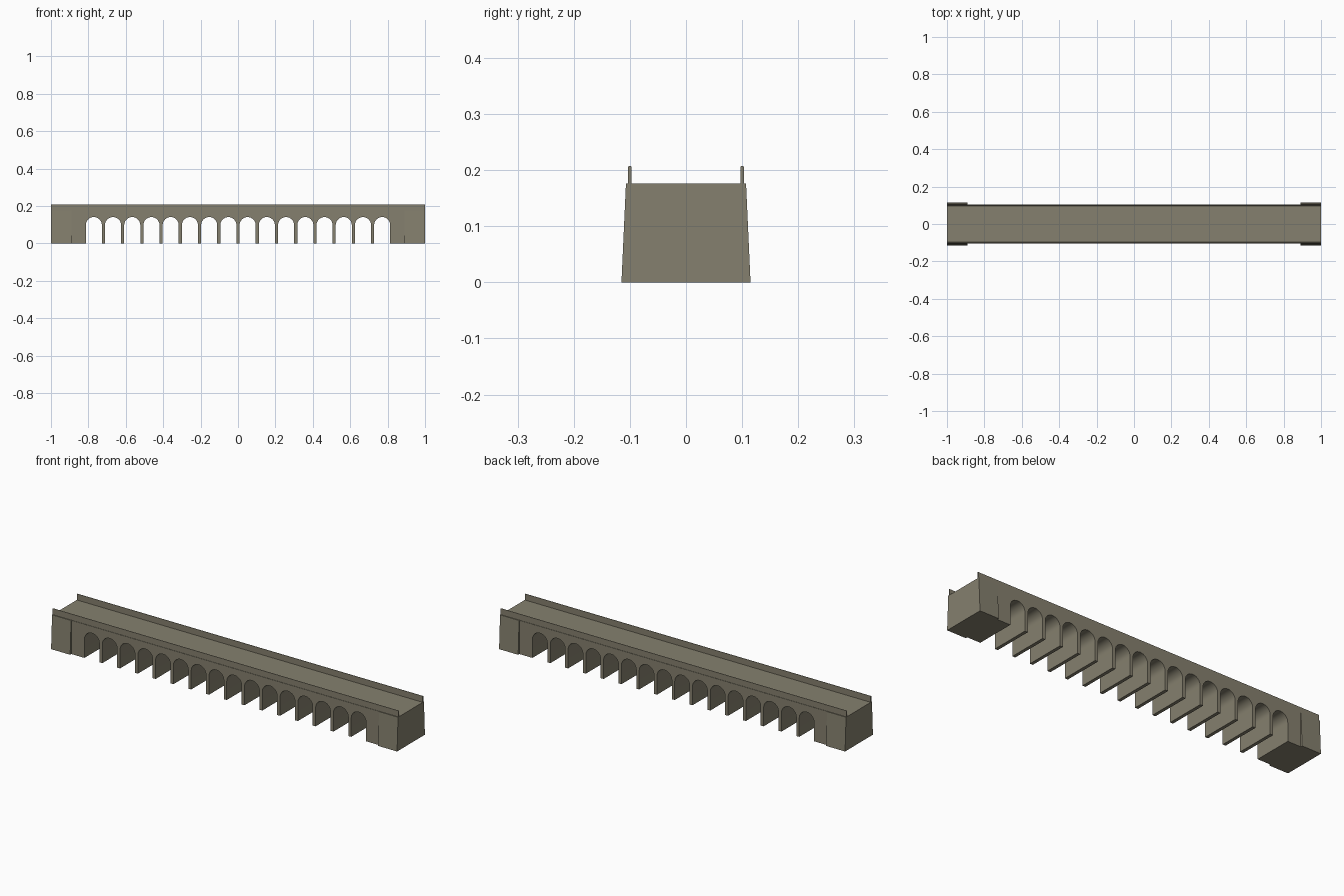
import bpy, bmesh, math

cube = bpy.data.objects.get("Cube")
if cube:
    bpy.data.objects.remove(cube, do_unlink=True)

# Weathered stone material
stone = bpy.data.materials.new("weathered_stone")
stone.use_nodes = True
COLOUR = (0.235, 0.216, 0.157, 1)
stone.diffuse_color = COLOUR
bsdf = stone.node_tree.nodes["Principled BSDF"]
bsdf.inputs["Base Color"].default_value = COLOUR
bsdf.inputs["Roughness"].default_value = 0.9

DECK_Z, WALL_Y = 0.176, 0.105
ABUT_X = 0.89
ARCHES, PITCH, RADIUS, SPRING_Z = 16, 0.1028, 0.043, 0.098


def extrude(name, profile, offset):
    """Extrude a closed loop of 3D points along an offset."""
    bm = bmesh.new()
    face = bm.faces.new([bm.verts.new(p) for p in profile])
    result = bmesh.ops.extrude_face_region(bm, geom=[face], use_keep_orig=True)
    moved = [g for g in result["geom"] if isinstance(g, bmesh.types.BMVert)]
    bmesh.ops.translate(bm, vec=offset, verts=moved)
    bmesh.ops.recalc_face_normals(bm, faces=bm.faces)
    mesh = bpy.data.meshes.new(name)
    bm.to_mesh(mesh)
    bm.free()
    mesh.materials.append(stone)
    obj = bpy.data.objects.new(name, mesh)
    bpy.context.collection.objects.link(obj)
    return obj


# Arcade: one wall outline with round-headed openings along its foot
outline = [(-ABUT_X, 0)]
for i in range(ARCHES):
    cx = (i - (ARCHES - 1) / 2) * PITCH
    outline.append((cx - RADIUS, 0))
    for k in range(17):
        a = math.pi * (1 - k / 16)
        outline.append((cx + RADIUS * math.cos(a), SPRING_Z + RADIUS * math.sin(a)))
    outline.append((cx + RADIUS, 0))
outline += [(ABUT_X, 0), (ABUT_X, DECK_Z), (-ABUT_X, DECK_Z)]
arcade = extrude("arcade", [(x, -WALL_Y, z) for x, z in outline], (0, 2 * WALL_Y, 0))

bpy.ops.object.select_all(action="DESELECT")
arcade.select_set(True)
bpy.context.view_layer.objects.active = arcade
bpy.ops.object.shade_smooth_by_angle(angle=math.radians(30))

# Battered end abutments and thin parapets
batter = [(-0.115, 0), (0.115, 0), (0.107, DECK_Z), (-0.107, DECK_Z)]
for side, sign in (("left", 1), ("right", -1)):
    extrude(side + "_abutment", [(sign * ABUT_X, y, z) for y, z in batter],
            (sign * (1 - ABUT_X), 0, 0))
for side, sign in (("front", -1), ("back", 1)):
    section = [(0.097, DECK_Z), (0.103, DECK_Z), (0.103, 0.205),
               (0.102, 0.207), (0.098, 0.207), (0.097, 0.205)]
    extrude(side + "_parapet", [(-1, sign * y, z) for y, z in section], (2, 0, 0))
